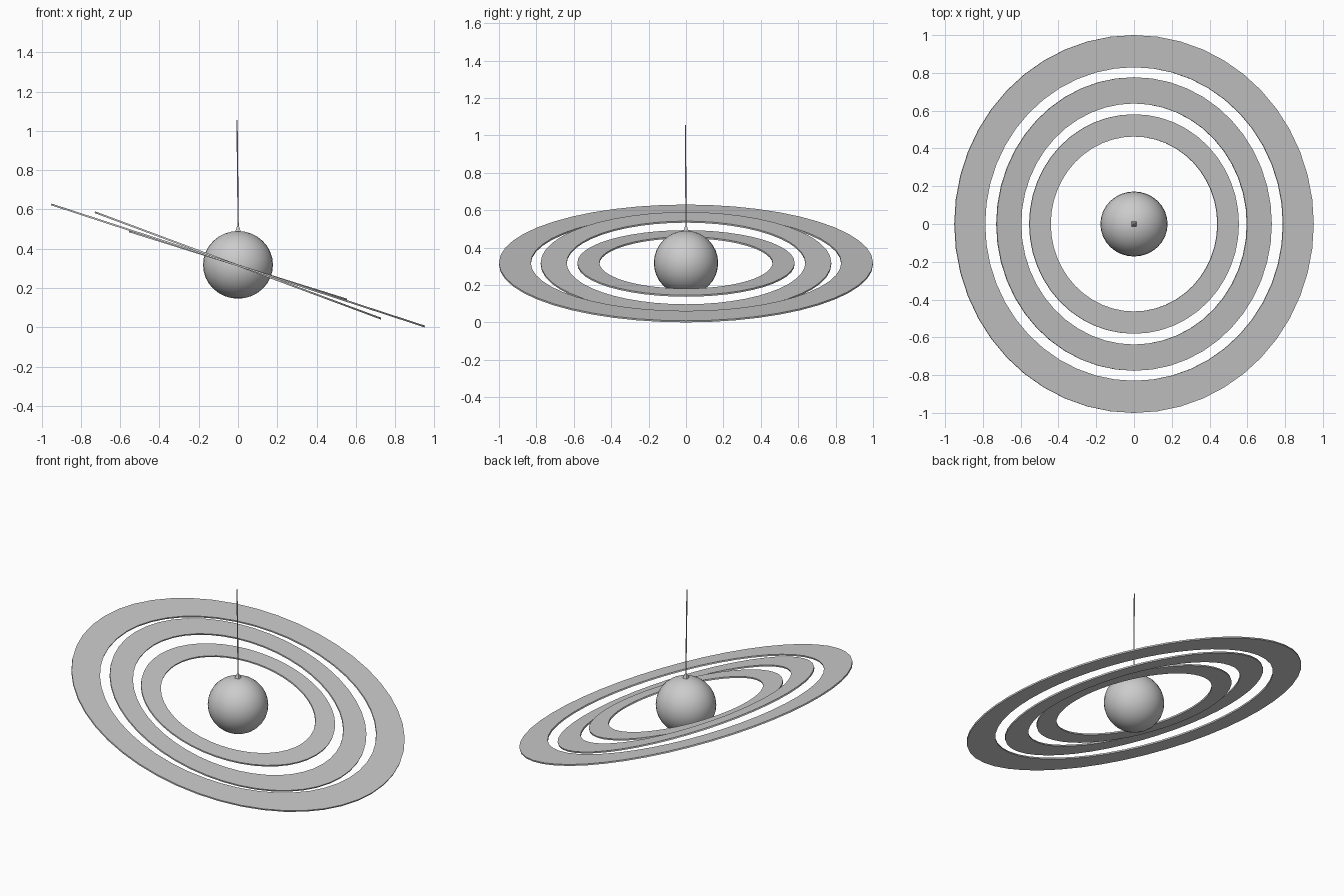
import bpy, bmesh
from math import radians, cos, sin, tau

if "Cube" in bpy.data.objects:
    bpy.data.objects.remove(bpy.data.objects["Cube"])

CENTRE_Z = 0.315


def finish(name, bm):
    bmesh.ops.recalc_face_normals(bm, faces=bm.faces)
    mesh = bpy.data.meshes.new(name)
    bm.to_mesh(mesh)
    bm.free()
    obj = bpy.data.objects.new(name, mesh)
    bpy.context.collection.objects.link(obj)
    return obj


def ring(name, inner, outer, tilt, thick=0.009, segments=48):
    """Flat washer tilted about y, with a rectangular section."""
    bm = bmesh.new()
    section = [(inner, -thick / 2), (outer, -thick / 2),
               (outer, thick / 2), (inner, thick / 2)]
    loops = [[bm.verts.new((r * cos(tau * i / segments),
                            r * sin(tau * i / segments), z))
              for r, z in section] for i in range(segments)]
    for i in range(segments):
        a, b = loops[i], loops[(i + 1) % segments]
        for j in range(4):
            k = (j + 1) % 4
            bm.faces.new((a[j], b[j], b[k], a[k]))
    obj = finish(name, bm)
    obj.location.z = CENTRE_Z
    obj.rotation_euler.y = radians(tilt)
    return obj


# Three nested rings, each with a slightly different tilt
ring("outer_ring", 0.83, 1.0, 18.1)
ring("middle_ring", 0.638, 0.777, 20.4)
ring("inner_ring", 0.463, 0.581, 17.4)

# Smooth planet ball, slightly wider along x
bpy.ops.mesh.primitive_uv_sphere_add(segments=32, ring_count=16, radius=1,
                                     location=(0, 0, CENTRE_Z + 0.003))
ball = bpy.context.object
ball.name = "ball"
ball.scale = (0.178, 0.172, 0.172)
bpy.ops.object.shade_smooth()

# Small four-sided cap where the cord meets the ball
bpy.ops.mesh.primitive_cone_add(vertices=4, radius1=0.024, radius2=0.006,
                                depth=0.036, location=(0, 0, 0.498),
                                rotation=(0, 0, radians(45)))
bpy.context.object.name = "cord_cap"

# Thin hanging cord, leaning very slightly
cord_curve = bpy.data.curves.new("cord", 'CURVE')
cord_curve.dimensions = '3D'
cord_curve.bevel_depth = 0.0035
cord_curve.bevel_resolution = 0
cord_curve.use_fill_caps = True
spline = cord_curve.splines.new('POLY')
spline.points.add(1)
spline.points[0].co = (0.001, 0, 0.505, 1)
spline.points[1].co = (-0.005, -0.003, 1.055, 1)
cord = bpy.data.objects.new("cord", cord_curve)
bpy.context.collection.objects.link(cord)
